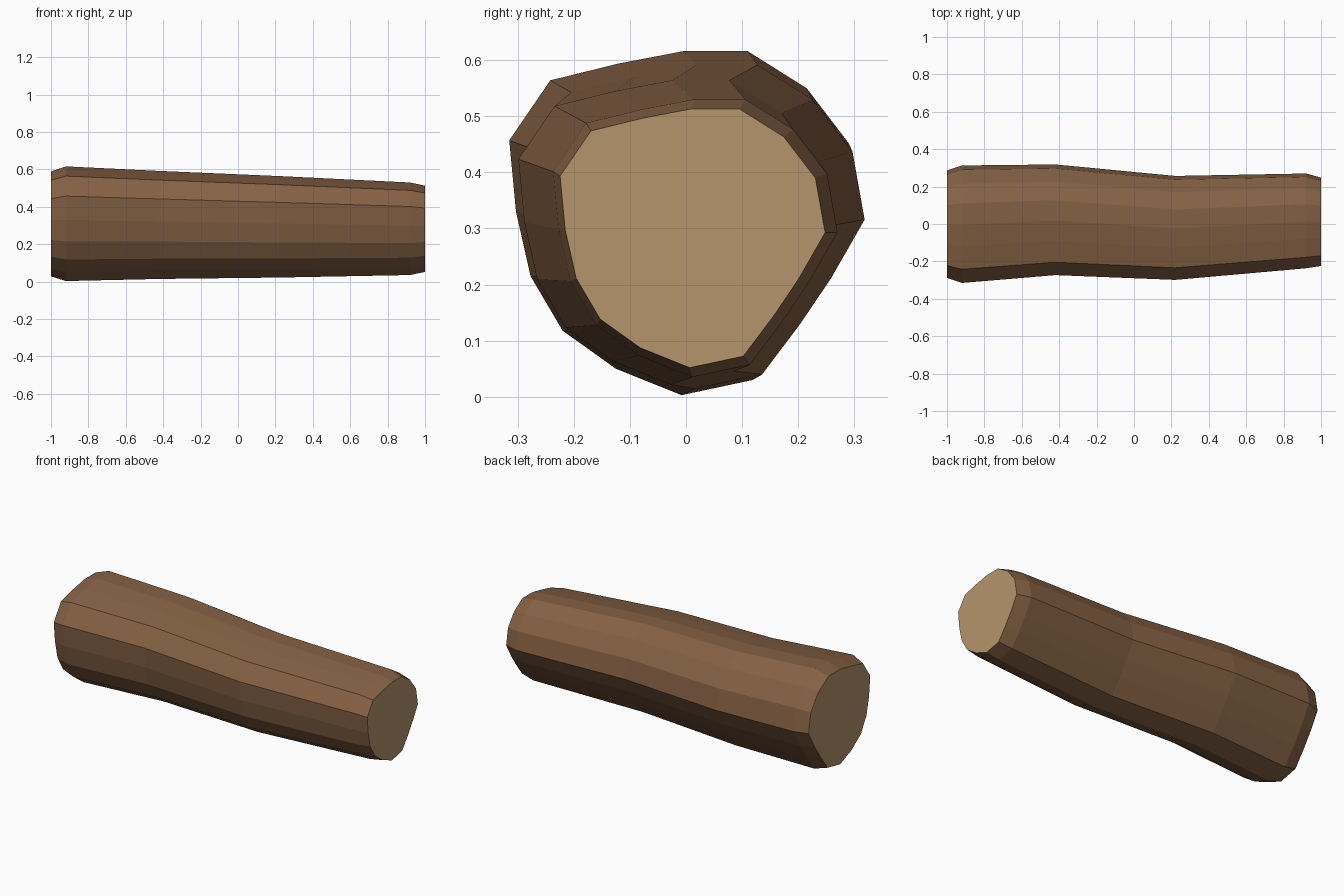
import bpy, bmesh

if "Cube" in bpy.data.objects:
    bpy.data.objects.remove(bpy.data.objects["Cube"])

def material(name, rgb):
    m = bpy.data.materials.new(name)
    m.diffuse_color = (*rgb, 1)
    m.use_nodes = True
    m.node_tree.nodes["Principled BSDF"].inputs["Base Color"].default_value = m.diffuse_color
    return m

# irregular 16-sided log outline (y, z) at the thick end
PROFILE = [(-.242, .564), (-.12, .594), (-.005, .616), (.11, .616),
           (.215, .55), (.29, .452), (.313, .323), (.25, .213),
           (.192, .127), (.119, .03), (-.008, .003), (-.125, .05),
           (-.22, .118), (-.277, .215), (-.303, .33), (-.315, .457)]
MID_Z = .3095

# stations along the log: x, scale, y offset, centre height
STATIONS = [(-1.0, .915, 0, .3085), (-.92, 1.0, 0, .3095),
            (-.42, .942, .0235, .303), (.22, .885, -.02, .293),
            (.92, .807, .0175, .2825), (1.0, .752, .0125, .2825)]

bm = bmesh.new()
rings = [[bm.verts.new((x, y * s + dy, (z - MID_Z) * s + cz)) for y, z in PROFILE]
         for x, s, dy, cz in STATIONS]

# bark walls, including the narrow chamfers at both ends
n = len(PROFILE)
for a, b in zip(rings, rings[1:]):
    for i in range(n):
        j = (i + 1) % n
        bm.faces.new((a[i], a[j], b[j], b[i]))

# sawn end faces
for ring in (rings[0], rings[-1]):
    bm.faces.new(ring).material_index = 1

bmesh.ops.recalc_face_normals(bm, faces=bm.faces)
mesh = bpy.data.meshes.new("log")
bm.to_mesh(mesh)
bm.free()
mesh.materials.append(material("brown bark", (.235, .12, .058)))
mesh.materials.append(material("pale cut wood", (.46, .298, .15)))
log = bpy.data.objects.new("log", mesh)
bpy.context.collection.objects.link(log)
